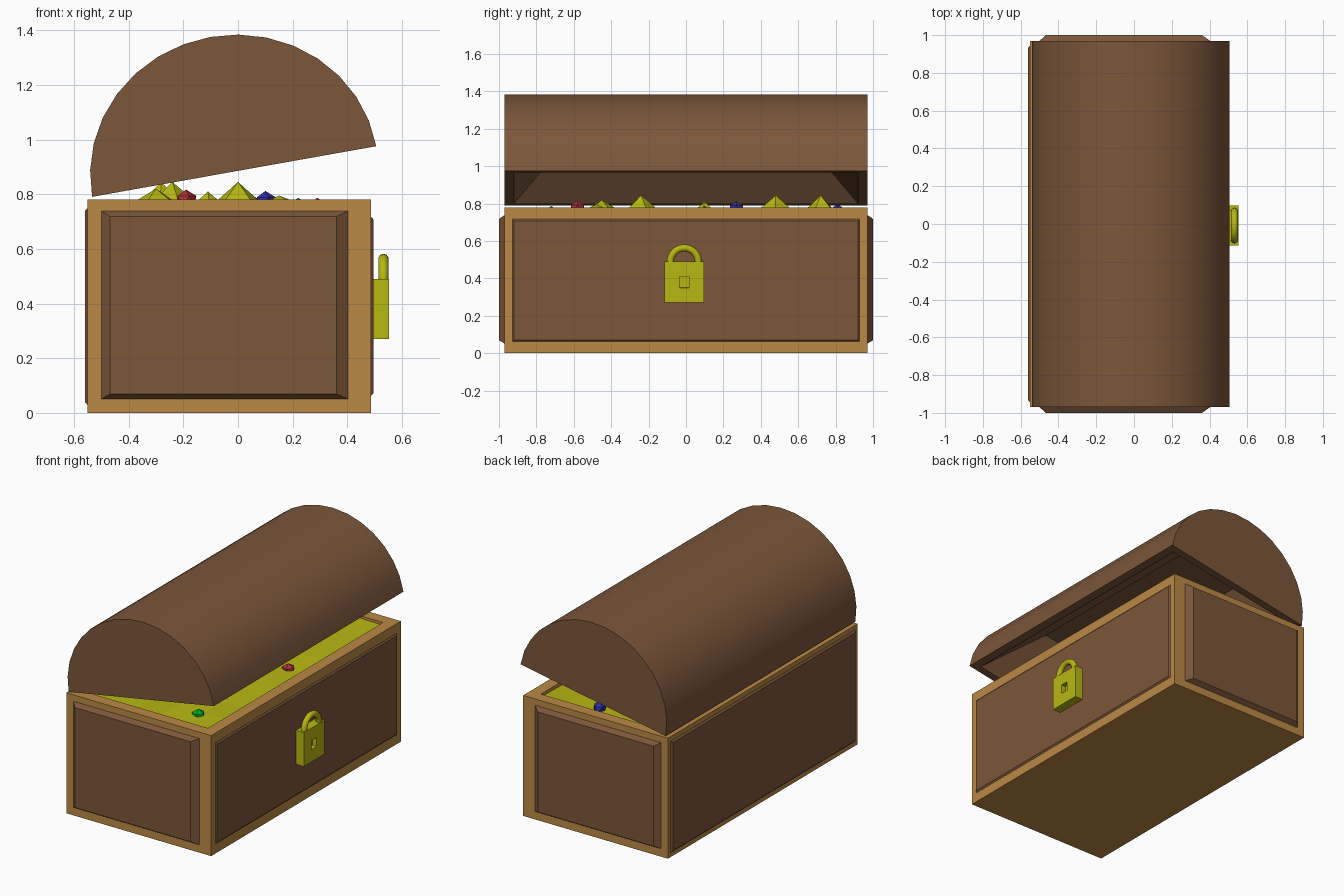
import bpy, bmesh, math
from mathutils import Vector, Matrix

if "Cube" in bpy.data.objects:
    bpy.data.objects.remove(bpy.data.objects["Cube"])


def material(name, rgb):
    m = bpy.data.materials.new(name)
    m.diffuse_color = (*rgb, 1)
    m.use_nodes = True
    m.node_tree.nodes["Principled BSDF"].inputs["Base Color"].default_value = m.diffuse_color
    return m


TRIM = material("trim_wood", (0.50, 0.25, 0.06))
WOOD = material("panel_wood", (0.20, 0.095, 0.043))
GOLD = material("gold", (0.47, 0.48, 0.006))
RED = material("red_gem", (0.42, 0.03, 0.04))
BLUE = material("blue_gem", (0.03, 0.03, 0.40))
GREEN = material("green_gem", (0.0, 0.40, 0.02))


def finish(name, bm, mat, smooth=None):
    bmesh.ops.recalc_face_normals(bm, faces=bm.faces)
    me = bpy.data.meshes.new(name)
    bm.to_mesh(me)
    bm.free()
    ob = bpy.data.objects.new(name, me)
    me.materials.append(mat)
    bpy.context.collection.objects.link(ob)
    if smooth:
        bpy.ops.object.select_all(action='DESELECT')
        ob.select_set(True)
        bpy.context.view_layer.objects.active = ob
        bpy.ops.object.shade_smooth_by_angle(angle=math.radians(smooth))
    return ob


def box(x0, x1, y0, y1, z0, z1):
    bm = bmesh.new()
    bmesh.ops.create_cube(bm, size=1)
    bmesh.ops.scale(bm, vec=(x1 - x0, y1 - y0, z1 - z0), verts=bm.verts)
    bmesh.ops.translate(bm, vec=((x0 + x1) / 2, (y0 + y1) / 2, (z0 + z1) / 2), verts=bm.verts)
    return bm


def facing(bm, direction):
    bm.normal_update()
    return max(bm.faces, key=lambda f: f.normal.dot(Vector(direction)))


def inset(bm, face, thickness, depth=0):
    bmesh.ops.inset_individual(bm, faces=[face], thickness=thickness, depth=depth,
                               use_even_offset=True)
    bm.normal_update()


def panel(name, outer, inner, d0, d1, place):
    # bevelled slab: outer rectangle at depth d0, inner rectangle at d1
    bm = bmesh.new()
    rings = []
    for (a0, a1, b0, b1), d in ((outer, d0), (inner, d1)):
        rings.append([bm.verts.new(place(a, b, d))
                      for a, b in ((a0, b0), (a1, b0), (a1, b1), (a0, b1))])
    for i in range(4):
        j = (i + 1) % 4
        bm.faces.new((rings[0][i], rings[0][j], rings[1][j], rings[1][i]))
    for r in rings:
        bm.faces.new(r)
    finish(name, bm, WOOD)


# hollow frame box
bm = box(-0.55, 0.487, -0.97, 0.97, 0, 0.78)
top = facing(bm, (0, 0, 1))
inset(bm, top, 0.075)
inset(bm, top, 0.001, -0.70)
finish("chest_frame", bm, TRIM)

# raised wooden panels
for side, s in (("front", -1), ("back", 1)):
    panel(side + "_panel", (-0.505, 0.41, 0.048, 0.742), (-0.468, 0.36, 0.07, 0.718),
          0.965, 1.0, lambda a, b, d: (a, s * d, b))
panel("right_panel", (-0.93, 0.93, 0.06, 0.72), (-0.92, 0.92, 0.072, 0.708),
      0.485, 0.495, lambda a, b, d: (d, a, b))
panel("left_panel", (-0.95, 0.95, 0.025, 0.755), (-0.935, 0.935, 0.04, 0.74),
      0.545, 0.56, lambda a, b, d: (-d, a, b))

# tilted barrel lid, hollow underneath
bm = bmesh.new()
N = 16
arcs = [[bm.verts.new((0.528 * math.cos(math.pi * i / N), y, 0.5 * math.sin(math.pi * i / N)))
         for i in range(N + 1)] for y in (-0.97, 0.97)]
for i in range(N):
    bm.faces.new((arcs[0][i], arcs[0][i + 1], arcs[1][i + 1], arcs[1][i]))
for a in arcs:
    bm.faces.new(a)
under = bm.faces.new((arcs[0][0], arcs[1][0], arcs[1][N], arcs[0][N]))
bmesh.ops.recalc_face_normals(bm, faces=bm.faces)
inset(bm, under, 0.05)
inset(bm, under, 0.26, -0.27)
bmesh.ops.transform(bm, verts=bm.verts, matrix=Matrix.Translation((-0.014, 0, 0.883))
                    @ Matrix.Rotation(math.radians(-10.1), 4, 'Y'))
finish("lid", bm, WOOD, 30)

# faceted heap of gold: (x, y, height, radius)
PEAKS = ((0, -0.24, 0.095, 0.17), (-0.24, 0.48, 0.095, 0.17), (-0.28, 0.72, 0.095, 0.15),
         (-0.30, -0.45, 0.07, 0.20), (0.15, -0.48, 0.045, 0.25), (-0.11, 0.1, 0.06, 0.13))
for k, (x, y, h, r) in enumerate(PEAKS):
    bm = bmesh.new()
    bmesh.ops.create_cone(bm, cap_ends=True, segments=5, radius1=r, radius2=0, depth=h + 0.05)
    bmesh.ops.rotate(bm, matrix=Matrix.Rotation(k * 0.9, 3, 'Z'), verts=bm.verts)
    bmesh.ops.translate(bm, vec=(x, y, 0.75 + (h - 0.05) / 2), verts=bm.verts)
    finish(f"gold_peak_{k + 1}", bm, GOLD)
bm = bmesh.new()
bmesh.ops.create_grid(bm, x_segments=5, y_segments=9, size=1)
for v in bm.verts:
    x, y = v.co.x * 0.445 - 0.0315, v.co.y * 0.896
    wave = 0.015 * math.sin(11 * x + 5 * y) * math.cos(7 * y)
    v.co = (x, y, 0.755 + wave)
finish("gold_heap", bm, GOLD)

# gems
GEMS = ((-0.19, -0.58, 0.775, RED), (0.29, 0.10, 0.745, RED), (0.22, -0.72, 0.745, GREEN),
        (0.05, 0.81, 0.755, BLUE), (0.10, 0.27, 0.77, BLUE))
for k, (x, y, z, mat) in enumerate(GEMS):
    bm = bmesh.new()
    bmesh.ops.create_icosphere(bm, subdivisions=1, radius=0.042)
    bmesh.ops.translate(bm, vec=(x, y, z), verts=bm.verts)
    finish(f"gem_{k + 1}", bm, mat)

# padlock body with keyhole
bm = box(0.49, 0.552, -0.115, 0.097, 0.27, 0.49)
hole = facing(bm, (1, 0, 0))
inset(bm, hole, 0.08)
inset(bm, hole, 0.001, -0.03)
finish("padlock_body", bm, GOLD)

# padlock shackle: half ring of round section
bm = bmesh.new()
S, T, R, r = 16, 10, 0.075, 0.019
rings = []
for i in range(S + 1):
    a = math.pi * i / S
    rings.append([bm.verts.new((0.532 + r * math.sin(t),
                                -0.009 + (R + r * math.cos(t)) * math.cos(a),
                                0.488 + (R + r * math.cos(t)) * math.sin(a)))
                  for t in (2 * math.pi * j / T for j in range(T))])
for p, q in zip(rings, rings[1:]):
    for j in range(T):
        k = (j + 1) % T
        bm.faces.new((p[j], p[k], q[k], q[j]))
bm.faces.new(rings[0])
bm.faces.new(rings[-1])
finish("padlock_shackle", bm, GOLD, 40)
